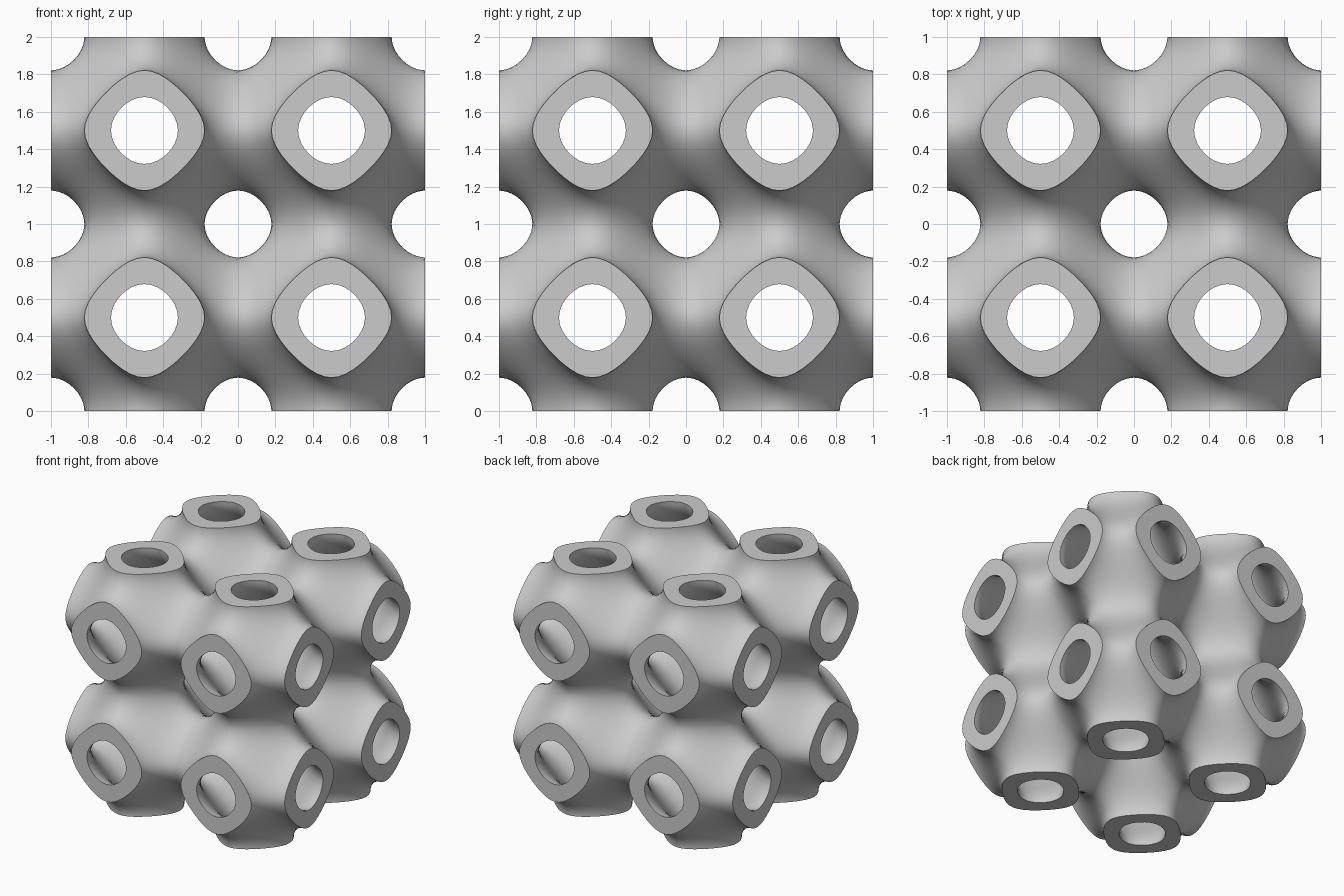
import bpy, bmesh
from math import sin, cos, pi, radians
from itertools import product
from mathutils import Vector

cube = bpy.data.objects.get("Cube")
if cube:
    bpy.data.objects.remove(cube, do_unlink=True)

STEPS = 10        # grid resolution of each rhombus
LEVEL = 0.435     # half thickness of the wall, in field units
WAVE = 2 * pi


def project(point, level):
    """Slide a point along the gradient onto one level of the periodic field."""
    p = point.copy()
    for _ in range(6):
        value = -sum(cos(WAVE * c) for c in p)
        grad = Vector([WAVE * sin(WAVE * c) for c in p])
        p -= grad * ((value - level) / grad.length_squared)
    return p


def rhombus_points(turn):
    """A third of the flat hexagon that spans one octant of a cell."""
    a, b = [-0.25, 0, 0.25], [0.25, -0.25, 0]
    a = Vector(a[turn:] + a[:turn]) / STEPS
    b = Vector(b[turn:] + b[:turn]) / STEPS
    mid = Vector((0.25, 0.25, 0.25))
    return [[mid + a * i + b * j for j in range(STEPS + 1)]
            for i in range(STEPS + 1)]


# Middle sheet: hexagons mirrored through all octants of the 2 x 2 x 2 cells
bm = bmesh.new()
for octant in product(range(4), repeat=3):
    centre = Vector([k // 2 - 0.5 for k in octant])
    signs = Vector([k % 2 * 2 - 1 for k in octant])
    flip = signs.x * signs.y * signs.z < 0
    for turn in range(3):
        grid = [[bm.verts.new([c + q * s for c, q, s in zip(centre, p, signs)])
                 for p in row] for row in rhombus_points(turn)]
        for i, j in product(range(STEPS), repeat=2):
            quad = [grid[i][j], grid[i + 1][j], grid[i + 1][j + 1], grid[i][j + 1]]
            bm.faces.new(quad[::-1] if flip else quad)
bmesh.ops.remove_doubles(bm, verts=bm.verts[:], dist=0.0001)

# Two wall skins, joined by flat rims where the tubes meet the bounding cube
sheet_verts, sheet_faces = bm.verts[:], bm.faces[:]
rims = [e.verts[:] for e in bm.edges if e.is_boundary]
outer = {v: bm.verts.new(project(v.co, -LEVEL)) for v in sheet_verts}
inner = {v: bm.verts.new(project(v.co, LEVEL)) for v in sheet_verts}
for f in sheet_faces:
    bm.faces.new([outer[v] for v in f.verts])
    bm.faces.new([inner[v] for v in reversed(f.verts)])
for a, b in rims:
    bm.faces.new((outer[a], outer[b], inner[b], inner[a]))
bmesh.ops.delete(bm, geom=sheet_verts, context='VERTS')
bmesh.ops.recalc_face_normals(bm, faces=bm.faces[:])
bmesh.ops.translate(bm, verts=bm.verts[:], vec=(0, 0, 1))

mesh = bpy.data.meshes.new("lattice_shell")
bm.to_mesh(mesh)
bm.free()
shell = bpy.data.objects.new("lattice_shell", mesh)
bpy.context.collection.objects.link(shell)

# Plain grey material
grey = bpy.data.materials.new("light_grey")
grey.use_nodes = True
colour = (0.6, 0.6, 0.6, 1)
grey.diffuse_color = colour
grey.node_tree.nodes["Principled BSDF"].inputs["Base Color"].default_value = colour
mesh.materials.append(grey)

# Smooth walls with crisp rims
bpy.ops.object.select_all(action='DESELECT')
shell.select_set(True)
bpy.context.view_layer.objects.active = shell
bpy.ops.object.shade_smooth_by_angle(angle=radians(40))
